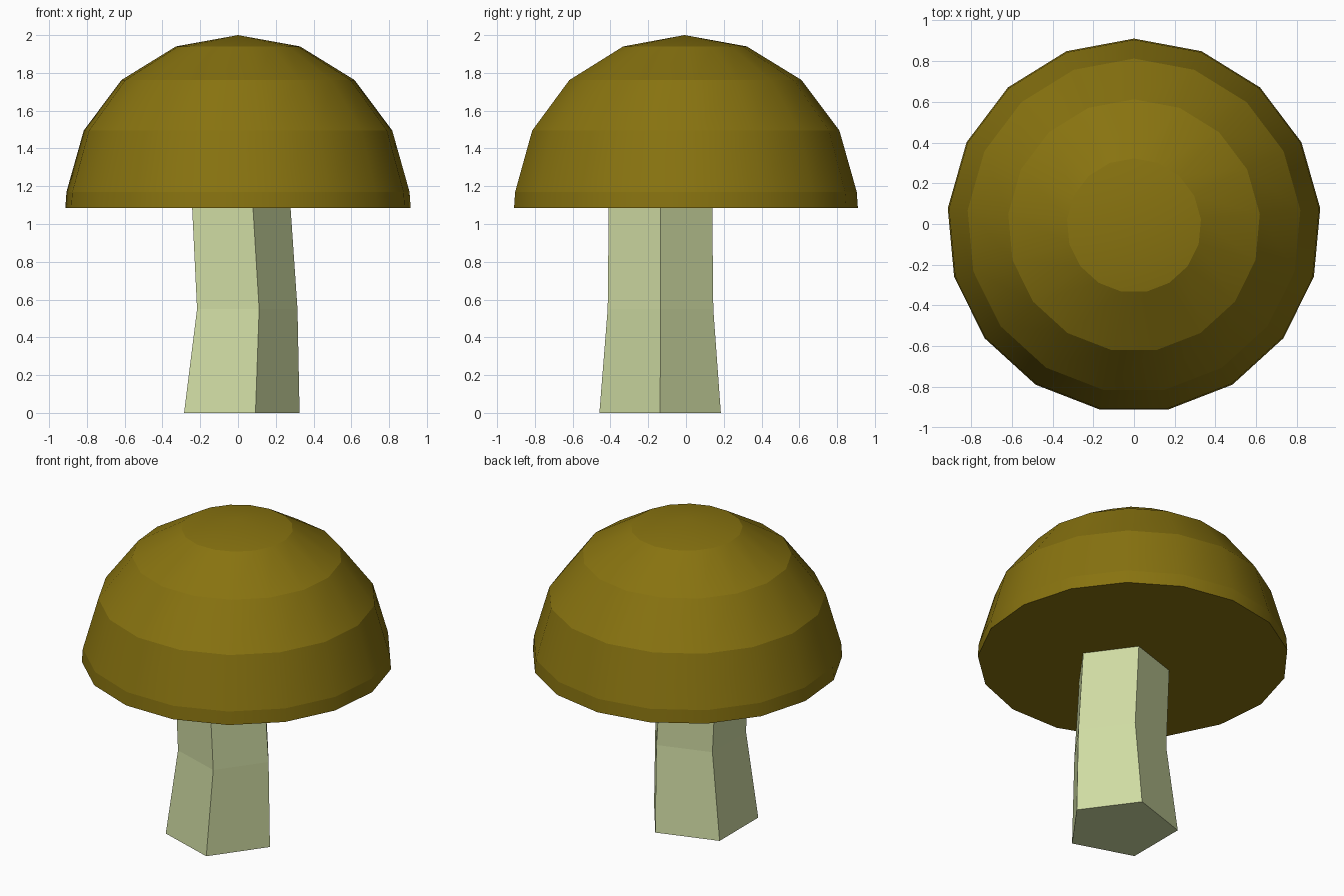
import bpy
import bmesh
from math import pi, sin, cos

cube = bpy.data.objects.get("Cube")
if cube:
    bpy.data.objects.remove(cube, do_unlink=True)


def make_material(name, color):
    mat = bpy.data.materials.new(name)
    mat.use_nodes = True
    mat.diffuse_color = (*color, 1)
    bsdf = mat.node_tree.nodes["Principled BSDF"]
    bsdf.inputs["Base Color"].default_value = (*color, 1)
    bsdf.inputs["Roughness"].default_value = 0.9
    return mat


def loft(name, rings, sides, start, mat, apex=None, smooth=False):
    """Join polygon rings (x, y, z, radius) from bottom to top, closing both ends."""
    bm = bmesh.new()
    loops = []
    for x, y, z, r in rings:
        angles = [start + 2 * pi * i / sides for i in range(sides)]
        loops.append([bm.verts.new((x + r * cos(a), y + r * sin(a), z)) for a in angles])
    bm.faces.new(loops[0][::-1])
    for low, high in zip(loops, loops[1:]):
        for i in range(sides):
            j = (i + 1) % sides
            bm.faces.new((low[i], low[j], high[j], high[i]))
    if apex:
        tip = bm.verts.new(apex)
        for i in range(sides):
            bm.faces.new((loops[-1][i], loops[-1][(i + 1) % sides], tip))
    else:
        bm.faces.new(loops[-1])
    # Smooth around each band, with a crisp edge between bands
    for face in bm.faces:
        face.smooth = smooth
    for edge in bm.edges:
        a, b = edge.verts
        edge.smooth = abs(a.co.z - b.co.z) > 0.001
    mesh = bpy.data.meshes.new(name)
    bm.to_mesh(mesh)
    bm.free()
    mesh.materials.append(mat)
    obj = bpy.data.objects.new(name, mesh)
    bpy.context.collection.objects.link(obj)
    return obj


cap_brown = make_material("olive brown", (0.246, 0.171, 0.005))
stem_green = make_material("pale green", (0.624, 0.708, 0.366))

# Domed cap with a flat underside
cap_y = -0.008
cap_profile = [(0.918, 1.085), (0.912, 1.17), (0.82, 1.495), (0.62, 1.762), (0.33, 1.94)]
loft("mushroom_cap", [(0, cap_y, z, r) for r, z in cap_profile], 17, pi / 2,
     cap_brown, apex=(0, cap_y, 2.0), smooth=True)

# Five-sided stem, slightly bent, running just into the cap
stem_rings = [(-0.012, -0.137, 0, 0.338), (0.021, -0.135, 0.55, 0.294),
              (-0.01, -0.135, 1.09, 0.288)]
loft("mushroom_stem", stem_rings, 5, 0, stem_green)
